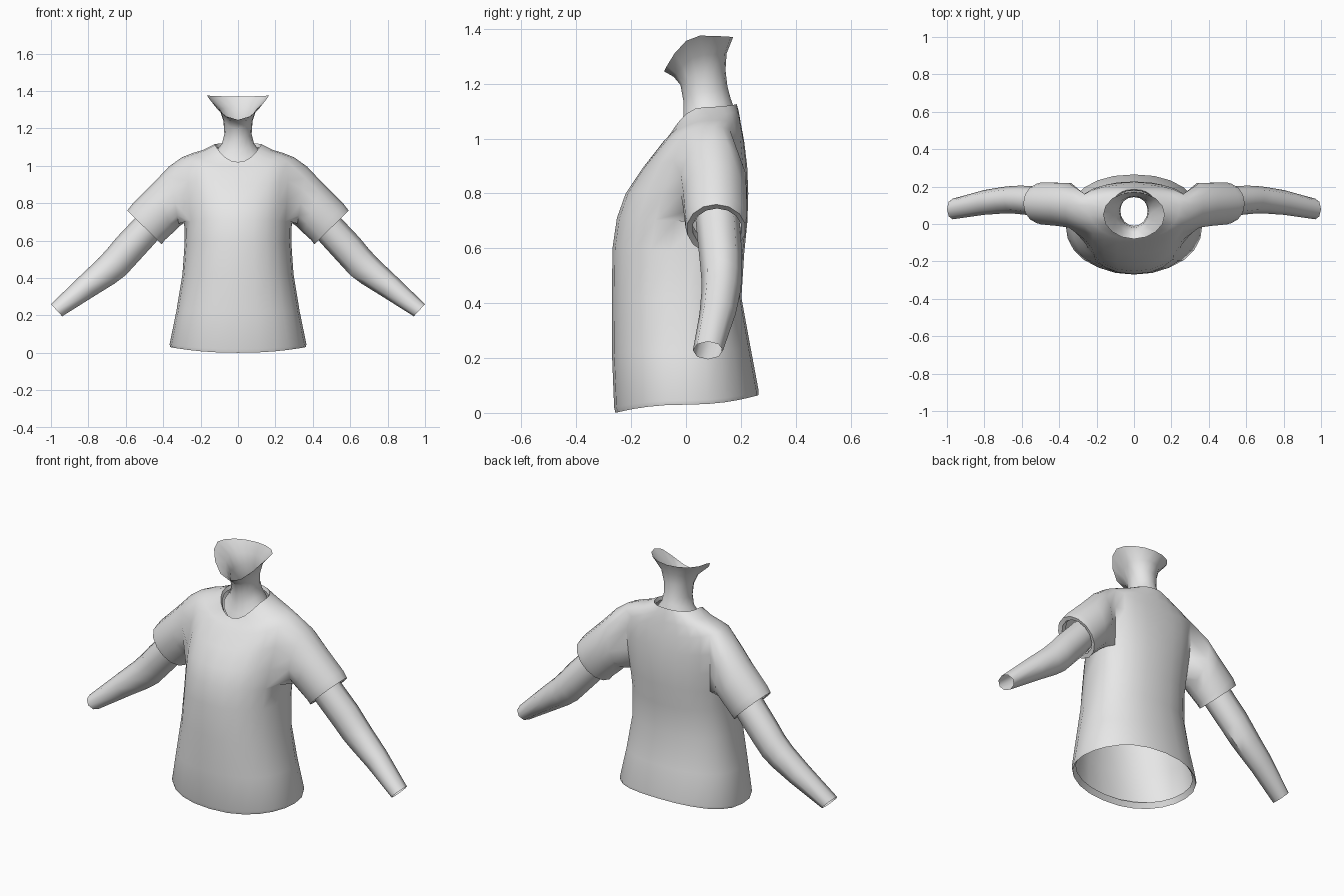
import bpy, bmesh, math
from mathutils import Vector

grey = bpy.data.materials.new("plain_grey")
grey.diffuse_color = (0.8, 0.8, 0.8, 1)


def body_ring(bm, n, zf, zs, zb, hx, yf, yc, yb, ex=0.9):
    """Ring around the body: index 0 is front, n/4 is +x, n/2 is back."""
    verts = []
    for i in range(n):
        a = 2 * math.pi * i / n
        s, c = math.sin(a), math.cos(a)
        x = math.copysign(abs(s) ** ex, s) * hx
        depth = abs(c) ** ex
        y = yc + depth * ((yf if c > 0 else yb) - yc)
        z = zs + c * c * ((zf if c > 0 else zb) - zs)
        verts.append(bm.verts.new((x, y, z)))
    return verts


def limb_ring(bm, n, side, top, bot, cy, ry):
    """Ring across a limb, given its top and bottom points in the xz plane."""
    t = Vector((side * top[0], cy, top[1]))
    b = Vector((side * bot[0], cy, bot[1]))
    mid, half = (t + b) / 2, (t - b) / 2
    ring = []
    for k in range(n):
        a = 2 * math.pi * k / n
        ring.append(bm.verts.new(mid + half * math.cos(a)
                                 + Vector((0, ry * math.sin(a), 0))))
    return ring


def bridge(bm, a, b, skip=()):
    n = len(a)
    for i in range(n):
        if i not in skip:
            j = (i + 1) % n
            bm.faces.new((a[i], a[j], b[j], b[i]))


def finish(bm, name, angle=50):
    bmesh.ops.recalc_face_normals(bm, faces=bm.faces)
    me = bpy.data.meshes.new(name)
    bm.to_mesh(me)
    bm.free()
    me.materials.append(grey)
    for p in me.polygons:
        p.use_smooth = True
    me.set_sharp_from_angle(angle=math.radians(angle))
    ob = bpy.data.objects.new(name, me)
    bpy.context.collection.objects.link(ob)
    return ob


# Shirt body: front z, side z, back z, half width, front y, middle y, back y
N = 24
TORSO = [
    (0.03, 0.06, 0.09, 0.345, -0.24, 0.0, 0.245),    # folded hem
    (0.0, 0.03, 0.065, 0.362, -0.257, 0.0, 0.265),
    (0.02, 0.045, 0.08, 0.366, -0.262, 0.0, 0.265),
    (0.22, 0.22, 0.24, 0.33, -0.27, 0.0, 0.235),
    (0.42, 0.42, 0.42, 0.297, -0.27, 0.01, 0.202),
    (0.60, 0.59, 0.58, 0.285, -0.268, 0.03, 0.212),
    (0.71, 0.70, 0.70, 0.288, -0.252, 0.05, 0.224),  # armpit
    (0.80, 0.81, 0.80, 0.297, -0.22, 0.07, 0.227),
    (0.89, 0.93, 0.90, 0.303, -0.16, 0.09, 0.223),
    (0.96, 1.045, 0.99, 0.30, -0.105, 0.10, 0.212),  # shoulder
    (0.99, 1.067, 1.055, 0.245, -0.082, 0.10, 0.20),
    (1.005, 1.085, 1.10, 0.185, -0.067, 0.09, 0.192),
    (1.02, 1.115, 1.125, 0.125, -0.055, 0.07, 0.185),  # collar
    (1.005, 1.095, 1.105, 0.118, -0.045, 0.07, 0.178),
]
bm = bmesh.new()
rings = [body_ring(bm, N, *r) for r in TORSO]
ARM0, ARM1 = 6, 9
hole = set(range(4, 8)) | set(range(16, 20))
for r in range(len(rings) - 1):
    bridge(bm, rings[r], rings[r + 1], hole if ARM0 <= r < ARM1 else ())

# Sleeves grown out of the arm holes: top point, bottom point, middle y, y radius
SLEEVE = [
    ((0.37, 0.995), (0.315, 0.675), 0.10, 0.122),
    ((0.45, 0.91), (0.35, 0.64), 0.105, 0.118),
    ((0.565, 0.795), (0.392, 0.602), 0.11, 0.115),
    ((0.592, 0.76), (0.408, 0.58), 0.11, 0.108),
    ((0.572, 0.745), (0.424, 0.598), 0.113, 0.09),   # folded cuff
    ((0.545, 0.77), (0.40, 0.625), 0.113, 0.09),
]
for side in (1, -1):
    def v(r, i):
        return rings[r][i if side > 0 else N - i]
    prev = ([v(ARM1, i) for i in (6, 7, 8)] + [v(8, 8), v(7, 8)]
            + [v(ARM0, i) for i in (8, 7, 6, 5, 4)]
            + [v(7, 4), v(8, 4), v(ARM1, 4), v(ARM1, 5)])
    for top, bot, cy, ry in SLEEVE:
        ring = limb_ring(bm, len(prev), side, top, bot, cy, ry)
        bridge(bm, prev, ring)
        prev = ring
finish(bm, "shirt", 65)

# Bare arms, open at the wrist
ARM = [
    ((0.515, 0.76), (0.40, 0.645), 0.115, 0.08),
    ((0.56, 0.71), (0.44, 0.59), 0.12, 0.08),
    ((0.65, 0.615), (0.545, 0.475), 0.128, 0.077),
    ((0.695, 0.56), (0.60, 0.415), 0.13, 0.074),
    ((0.745, 0.505), (0.66, 0.37), 0.127, 0.071),
    ((0.84, 0.415), (0.765, 0.305), 0.115, 0.066),
    ((1.0, 0.26), (0.94, 0.195), 0.08, 0.055),
]
for side, name in ((1, "left_arm"), (-1, "right_arm")):
    bm = bmesh.new()
    loops = [limb_ring(bm, 8, side, *r) for r in ARM]
    for a, b in zip(loops, loops[1:]):
        bridge(bm, a, b)
    finish(bm, name)

# Neck flaring to an open rim under the jaw
NECK = [
    (1.0, 1.07, 1.095, 0.118, -0.038, 0.07, 0.178),
    (1.035, 1.09, 1.12, 0.108, -0.025, 0.07, 0.172),
    (1.08, 1.12, 1.145, 0.085, -0.01, 0.07, 0.163),
    (1.14, 1.17, 1.19, 0.073, -0.01, 0.07, 0.151),
    (1.195, 1.24, 1.25, 0.078, -0.02, 0.07, 0.144),
    (1.225, 1.305, 1.31, 0.10, -0.045, 0.065, 0.148),
    (1.245, 1.375, 1.37, 0.165, -0.08, 0.05, 0.172),
]
bm = bmesh.new()
loops = [body_ring(bm, 16, *r, ex=1.0) for r in NECK]
for a, b in zip(loops, loops[1:]):
    bridge(bm, a, b)
finish(bm, "neck", 60)
